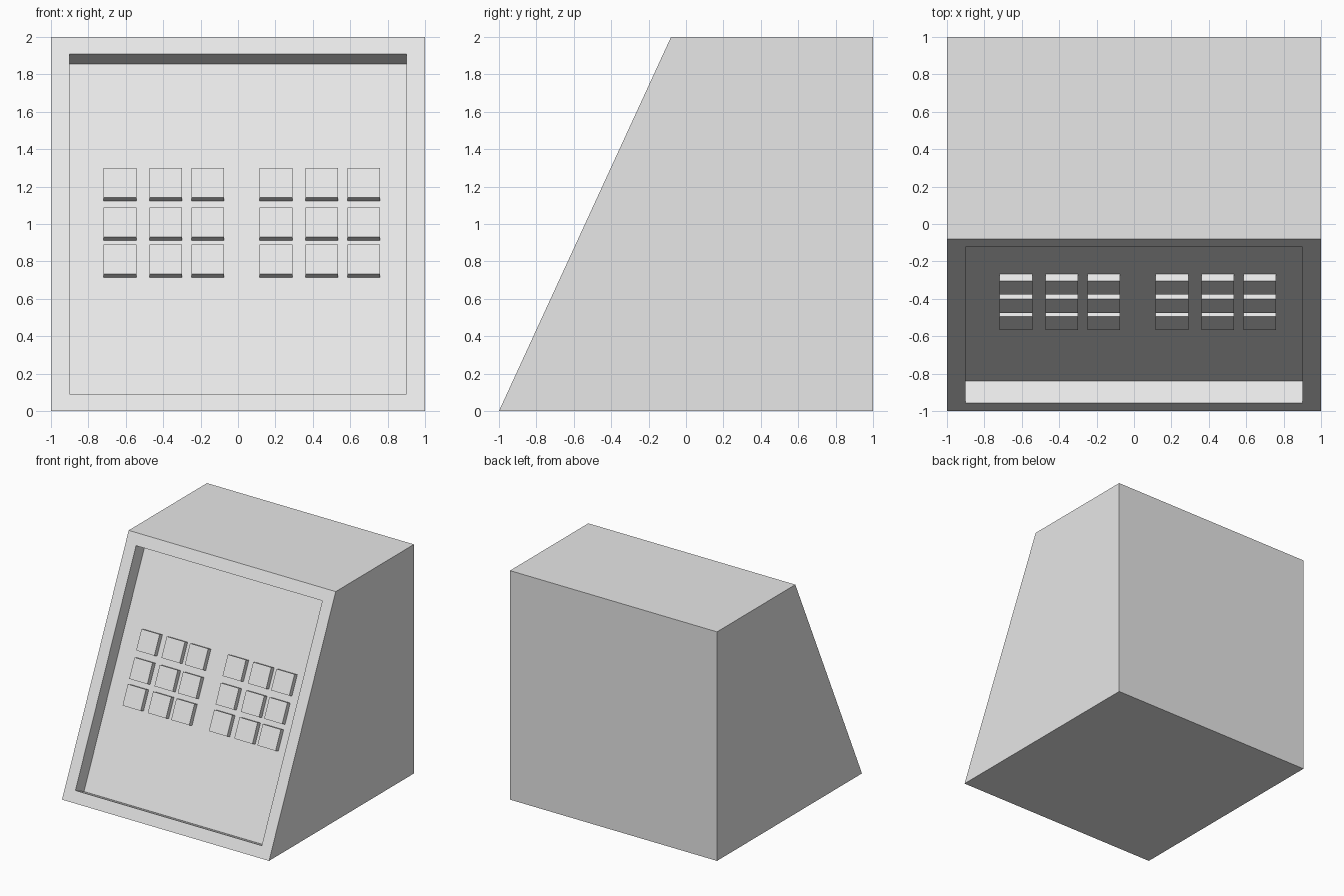
import bpy
import bmesh
from mathutils import Matrix, Vector

cube = bpy.data.objects.get("Cube")
if cube:
    bpy.data.objects.remove(cube, do_unlink=True)

grey = bpy.data.materials.new("plain_grey")
grey.use_nodes = True
grey.diffuse_color = (0.8, 0.8, 0.8, 1)
grey.node_tree.nodes["Principled BSDF"].inputs["Base Color"].default_value = (0.8, 0.8, 0.8, 1)

# Sloped front: origin at its bottom edge, "up" along the slope, "out" away from it
origin = Vector((0, -1, 0))
up = Vector((0, 0.92, 2)).normalized()
right = Vector((1, 0, 0))
out = right.cross(up)
RECESS = 0.131
BUTTON = 0.175
RAISE = 0.043
SINK = 0.01


def make_object(name, bm):
    bmesh.ops.recalc_face_normals(bm, faces=bm.faces)
    mesh = bpy.data.meshes.new(name)
    bm.to_mesh(mesh)
    bm.free()
    mesh.materials.append(grey)
    obj = bpy.data.objects.new(name, mesh)
    bpy.context.collection.objects.link(obj)
    return obj


# Cabinet: side profile extruded across the width
bm = bmesh.new()
profile = [(-1, 0), (1, 0), (1, 2), (-0.08, 2)]
side = bm.faces.new([bm.verts.new((-1, y, z)) for y, z in profile])
extruded = bmesh.ops.extrude_face_region(bm, geom=[side])["geom"]
bmesh.ops.translate(bm, vec=(2, 0, 0),
                    verts=[v for v in extruded if isinstance(v, bmesh.types.BMVert)])
bmesh.ops.recalc_face_normals(bm, faces=bm.faces)

# Rim and recessed panel in the sloped front
bm.normal_update()
front = max(bm.faces, key=lambda f: f.normal.dot(out))
bmesh.ops.inset_region(bm, faces=[front], thickness=0.1, use_even_offset=True)
panel = bmesh.ops.extrude_discrete_faces(bm, faces=[front])["faces"][0]
bmesh.ops.translate(bm, vec=-out * RECESS, verts=panel.verts)
make_object("cabinet", bm)

# Two blocks of square buttons standing on the panel
rotation = Matrix((right, up, out)).transposed().to_4x4()
columns = [-0.631, -0.387, -0.162, 0.203, 0.448, 0.672]
rows = [1.384, 1.152, 0.933]
for r, along in enumerate(rows):
    for c, x in enumerate(columns):
        bm = bmesh.new()
        bmesh.ops.create_cube(bm, size=1)
        bmesh.ops.scale(bm, vec=(BUTTON, BUTTON, RAISE + SINK), verts=bm.verts)
        button = make_object(f"button_row{r + 1}_column{c + 1}", bm)
        height = (RAISE - SINK) / 2 - RECESS
        centre = origin + right * x + up * along + out * height
        button.matrix_world = Matrix.Translation(centre) @ rotation
